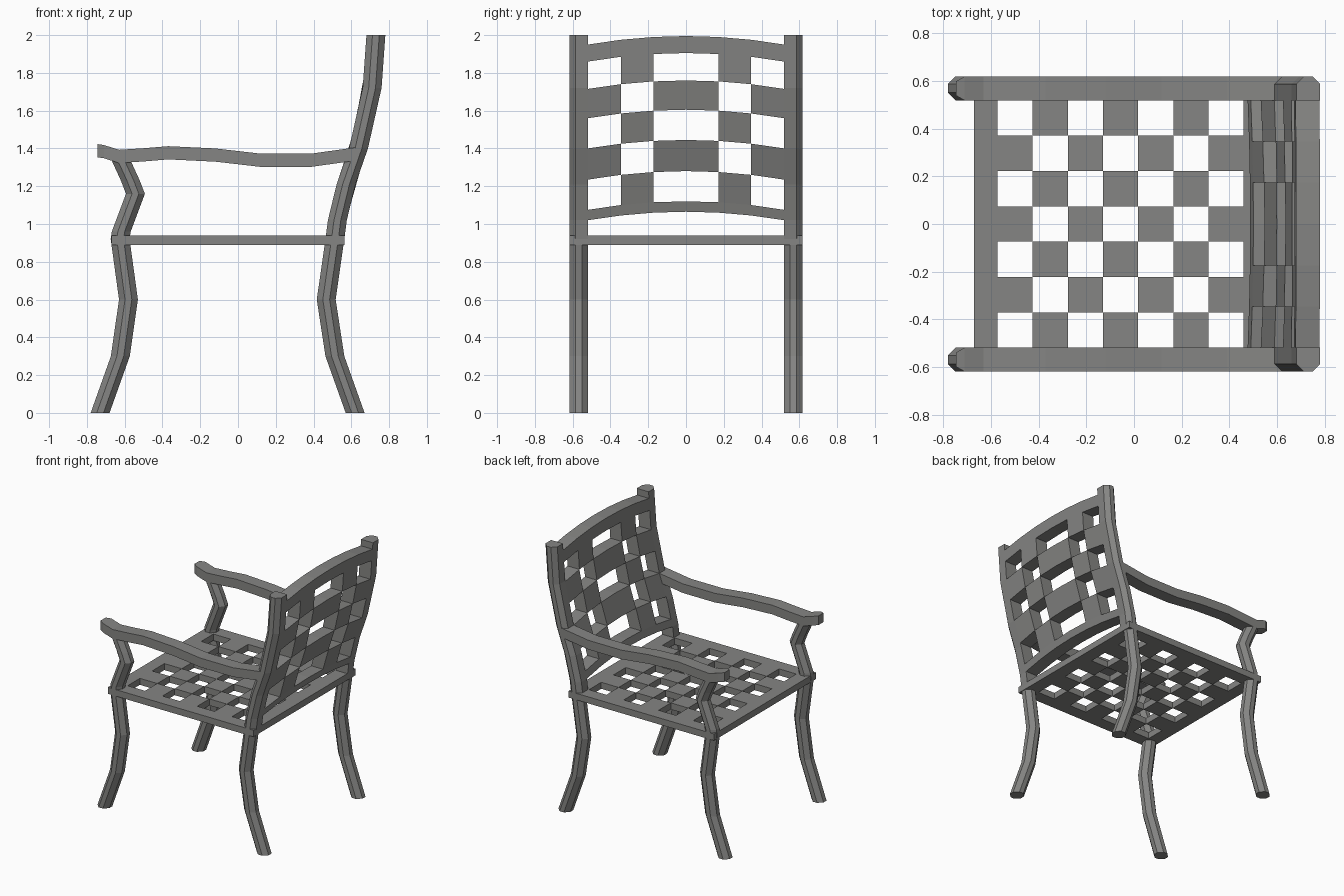
import bpy
import bmesh

cube = bpy.data.objects.get("Cube")
if cube:
    bpy.data.objects.remove(cube)

GREY = (0.235, 0.235, 0.228, 1)
metal = bpy.data.materials.new("warm_grey_metal")
metal.use_nodes = True
metal.diffuse_color = GREY
metal.node_tree.nodes["Principled BSDF"].inputs["Base Color"].default_value = GREY

SIDE_Y = 0.568   # centre line of the legs and arms
HALF = 0.05      # half width of every bar
CUT = 0.032      # chamfer


def finish(bm, name, mirrored=False):
    mesh = bpy.data.meshes.new(name)
    bm.to_mesh(mesh)
    bm.free()
    mesh.materials.append(metal)
    obj = bpy.data.objects.new(name, mesh)
    bpy.context.collection.objects.link(obj)
    if mirrored:
        mod = obj.modifiers.new("Mirror", "MIRROR")
        mod.use_axis = (False, True, False)
        mod.use_mirror_merge = False
    return obj


def skin(name, rings):
    """Join a list of equal rings into a capped bar, mirrored to both sides."""
    bm = bmesh.new()
    loops = [[bm.verts.new(p) for p in ring] for ring in rings]
    n = len(loops[0])
    for a, b in zip(loops, loops[1:]):
        for i in range(n):
            j = (i + 1) % n
            bm.faces.new((a[i], a[j], b[j], b[i]))
    bm.faces.new(loops[0])
    bm.faces.new(loops[-1])
    bmesh.ops.recalc_face_normals(bm, faces=bm.faces)
    return finish(bm, name, mirrored=True)


def section(inner_cut):
    """Horizontal chamfered square; the inner corners may stay square."""
    h, k, c = HALF, HALF - CUT, HALF - inner_cut
    pts = [(h, k), (k, h), (-k, h), (-h, k)]
    if inner_cut:
        return pts + [(-h, -c), (-c, -h), (c, -h), (h, -c)]
    return pts + [(-h, -h), (h, -h)]


def upright(name, path, inner_cut=CUT):
    skin(name, [[(x + dx, SIDE_Y + dy, z) for dx, dy in section(inner_cut)]
                for x, z in path])


def lattice(name, us, vs, solid, place):
    """Thick slab of grid cells, open wherever solid(i, j) is false."""
    bm = bmesh.new()
    cache = {}
    nu, nv = len(us) - 1, len(vs) - 1

    def vert(i, j, layer):
        if (i, j, layer) not in cache:
            cache[i, j, layer] = bm.verts.new(place(us[i], vs[j], layer))
        return cache[i, j, layer]

    def filled(i, j):
        return 0 <= i < nu and 0 <= j < nv and solid(i, j)

    for i in range(nu):
        for j in range(nv):
            if not filled(i, j):
                continue
            corners = [(i, j), (i + 1, j), (i + 1, j + 1), (i, j + 1)]
            bm.faces.new([vert(*c, 1) for c in corners])
            bm.faces.new([vert(*c, 0) for c in reversed(corners)])
            around = [(i, j - 1), (i + 1, j), (i, j + 1), (i - 1, j)]
            for k, cell in enumerate(around):
                if not filled(*cell):
                    a, b = corners[k], corners[(k + 1) % 4]
                    bm.faces.new((vert(*a, 0), vert(*b, 0), vert(*b, 1), vert(*a, 1)))
    return finish(bm, name)


# Legs and the posts above the seat
upright("front_legs", [(-0.73, 0), (-0.623, 0.3), (-0.58, 0.6), (-0.624, 0.92)])
upright("arm_posts", [(-0.624, 0.92), (-0.618, 0.96), (-0.543, 1.16),
                      (-0.57, 1.23), (-0.625, 1.35)])
upright("back_legs", [(0.62, 0), (0.513, 0.3), (0.467, 0.6), (0.513, 0.92)])
BACK = [(0.513, 0.92), (0.526, 1.02), (0.572, 1.21), (0.638, 1.4),
        (0.71, 1.72), (0.73, 2.0)]
upright("back_posts", BACK, inner_cut=0)

# Arms: wavy bars ending in a chamfered tip
ARM = [(-0.71, 1.383), (-0.63, 1.358), (-0.5, 1.366), (-0.37, 1.377), (-0.12, 1.365),
       (0.115, 1.338), (0.39, 1.338), (0.62, 1.37)]


def arm_ring(x, z, half=HALF):
    return [(x, SIDE_Y + sy * half, z + sz * 0.035)
            for sy, sz in ((-1, -1), (1, -1), (1, 1), (-1, 1))]


skin("arms", [arm_ring(-0.745, 1.388, 0.03)] + [arm_ring(x, z) for x, z in ARM])

# Seat: checkered slab with a solid rim
CELLS = 7
seat_x = [-0.67] + [-0.572 + 0.1473 * i for i in range(CELLS + 1)] + [0.563]
seat_y = [-0.618] + [-0.518 + 0.148 * i for i in range(CELLS + 1)] + [0.618]
lattice("seat", seat_x, seat_y,
        lambda i, j: i in (0, CELLS + 1) or j in (0, CELLS + 1) or (i + j) % 2 == 1,
        lambda x, y, layer: (x, y, 0.94 if layer else 0.89))


# Backrest: arched checkered panel following the curve of the posts
def back_x(z):
    for (x0, z0), (x1, z1) in zip(BACK, BACK[1:]):
        if z <= z1:
            return x0 + (x1 - x0) * (z - z0) / (z1 - z0)
    return BACK[-1][0]


def back_point(y, z, layer):
    z += 0.045 * (1 - (y / 0.52) ** 2)
    return (back_x(z) + (HALF if layer else -HALF), y, z)


back_y = [-0.52, -0.345, -0.173, 0, 0.173, 0.345, 0.52]
back_z = [1.02, 1.075, 1.235, 1.4, 1.56, 1.715, 1.86, 1.95]


def back_solid(i, j):
    if j in (0, len(back_z) - 2):
        return True
    column = min(i, 5 - i)          # the middle pair acts as one wide cell
    return (column + j) % 2 == 0


lattice("backrest", back_y, back_z, back_solid, back_point)
